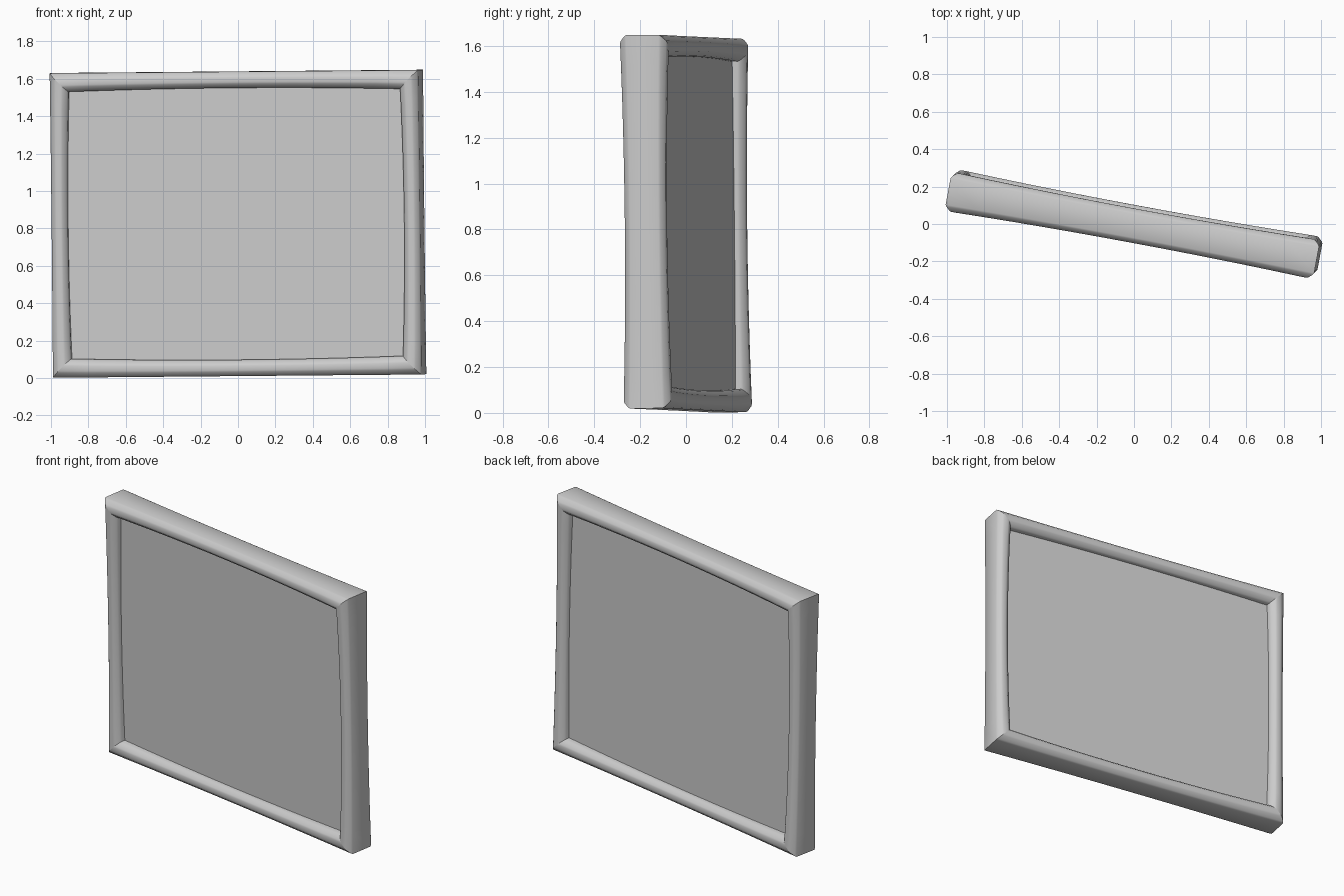
import bpy
import bmesh
import math
from mathutils import Matrix, Vector

cube = bpy.data.objects.get("Cube")
if cube:
    bpy.data.objects.remove(cube)

grey = bpy.data.materials.new("plain grey")
grey.use_nodes = True
colour = (0.6, 0.6, 0.6, 1)
grey.diffuse_color = colour
grey.node_tree.nodes["Principled BSDF"].inputs["Base Color"].default_value = colour

HALF_W, HALF_H = 1.002, 0.814
PANEL_DEPTH = 0.045
WAIST = 0.13      # how much each rail thins towards its middle
STEPS = 12

# Whole frame is turned, leans forward a little and sits slightly crooked
pose = (Matrix.Translation((0, 0, 0.825))
        @ Matrix.Rotation(math.radians(-10.5), 4, 'Z')
        @ Matrix.Rotation(math.radians(0.7), 4, 'X')
        @ Matrix.Rotation(math.radians(-0.5), 4, 'Y'))

# Rail section: (distance in from the outer edge, depth), front half then mirrored
half = [(0, 0.072), (0.006, 0.082), (0.026, 0.101), (0.036, 0.105),
        (0.064, 0.105), (0.074, 0.101), (0.094, 0.08), (0.1, 0.068)]
section = [(w, -d) for w, d in half] + [(w, d) for w, d in reversed(half)]


def finish(name, bm):
    bmesh.ops.recalc_face_normals(bm, faces=bm.faces)
    mesh = bpy.data.meshes.new(name)
    bm.transform(pose)
    bm.to_mesh(mesh)
    bm.free()
    mesh.materials.append(grey)
    obj = bpy.data.objects.new(name, mesh)
    bpy.context.collection.objects.link(obj)
    bpy.ops.object.select_all(action='DESELECT')
    obj.select_set(True)
    bpy.context.view_layer.objects.active = obj
    bpy.ops.object.shade_smooth_by_angle(angle=math.radians(40))
    return obj


def rail(name, along, outward, length, reach):
    """Mitred rail swept along one side, waisted in the middle."""
    bm = bmesh.new()
    rings = []
    for i in range(STEPS + 1):
        t = 2 * i / STEPS - 1
        slim = 1 - WAIST * (1 - t * t)
        rings.append([bm.verts.new(along * t * (length - w)
                                   + outward * (reach - w * slim)
                                   + Vector((0, d * slim, 0)))
                      for w, d in section])
    count = len(section)
    for a, b in zip(rings, rings[1:]):
        for j in range(count):
            k = (j + 1) % count
            bm.faces.new((a[j], a[k], b[k], b[j]))
    bm.faces.new(rings[0])
    bm.faces.new(rings[-1])
    finish(name, bm)


X, Z = Vector((1, 0, 0)), Vector((0, 0, 1))
rail("top_rail", X, Z, HALF_W, HALF_H)
rail("bottom_rail", X, -Z, HALF_W, HALF_H)
rail("left_rail", Z, X, HALF_H, HALF_W)
rail("right_rail", Z, -X, HALF_H, HALF_W)

# Flat panel seated inside the rails
bm = bmesh.new()
bmesh.ops.create_cube(bm, size=2)
bmesh.ops.scale(bm, verts=bm.verts,
                vec=(HALF_W - 0.06, PANEL_DEPTH, HALF_H - 0.06))
finish("panel", bm)
